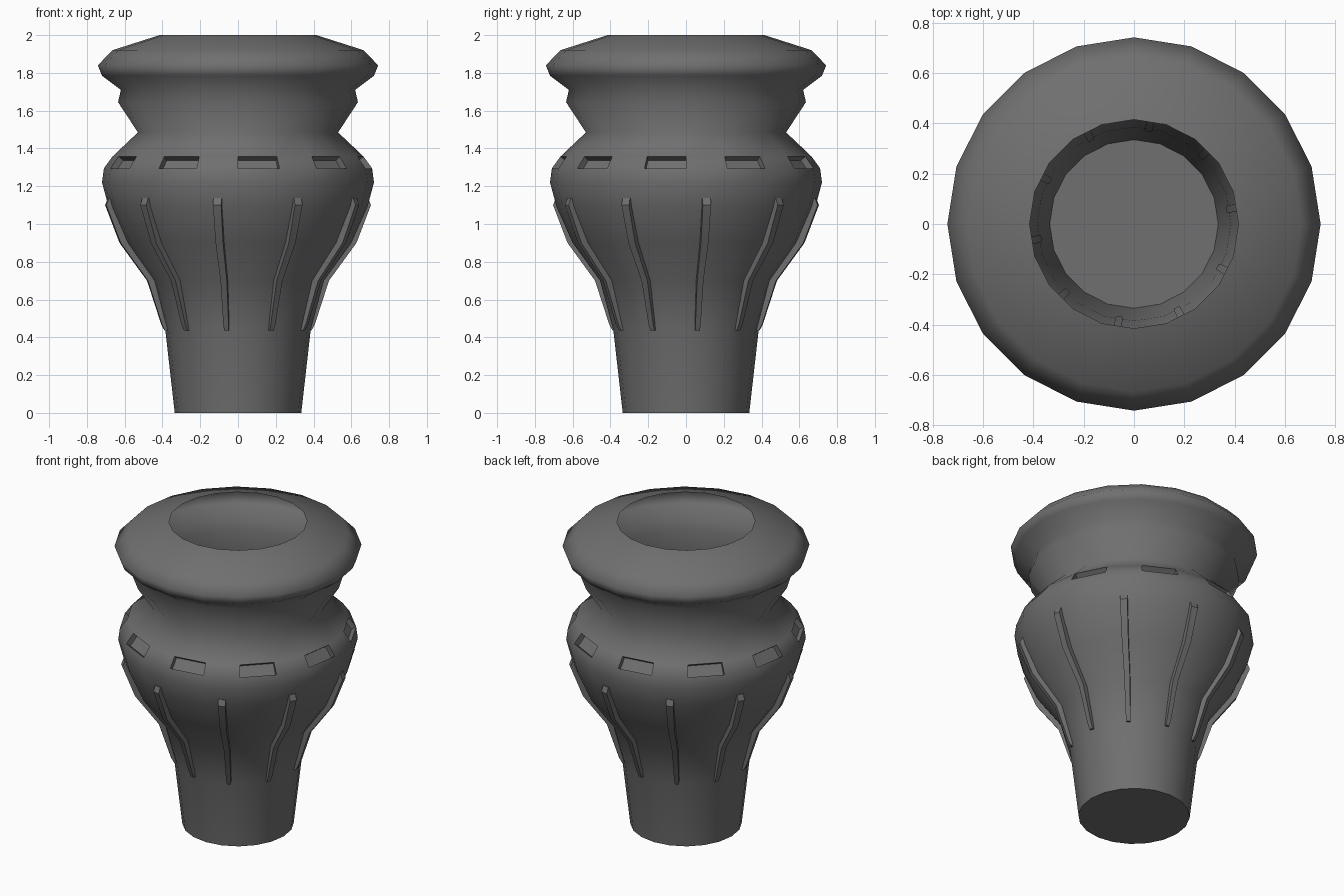
import bpy, bmesh
from math import sin, cos, radians, tau
from mathutils import Vector

if "Cube" in bpy.data.objects:
    bpy.data.objects.remove(bpy.data.objects["Cube"])

SIDES = 20
# radius, height of the thin-walled body
PROFILE = [(0.335, 0), (0.385, 0.44), (0.455, 0.70), (0.60, 0.90), (0.685, 1.09),
           (0.72, 1.22), (0.71, 1.295), (0.665, 1.357), (0.53, 1.485), (0.635, 1.645),
           (0.62, 1.71), (0.72, 1.785), (0.742, 1.84), (0.665, 1.92), (0.415, 2.0)]
SLOT_ROW = 6

grey = bpy.data.materials.new("dark_grey")
grey.diffuse_color = (0.16, 0.16, 0.16, 1)
grey.use_nodes = True
grey.node_tree.nodes["Principled BSDF"].inputs["Base Color"].default_value = grey.diffuse_color


def finish(bm, name):
    mesh = bpy.data.meshes.new(name)
    bm.to_mesh(mesh)
    bm.free()
    mesh.materials.append(grey)
    obj = bpy.data.objects.new(name, mesh)
    bpy.context.collection.objects.link(obj)
    return obj


# Body: faceted lathe, smooth shaded, open at the top
bm = bmesh.new()
rings = [[bm.verts.new((r * cos(tau * i / SIDES), r * sin(tau * i / SIDES), z))
          for i in range(SIDES)] for r, z in PROFILE]
slots = []
for k in range(len(rings) - 1):
    a, b = rings[k], rings[k + 1]
    for i in range(SIDES):
        j = (i + 1) % SIDES
        f = bm.faces.new((a[i], a[j], b[j], b[i]))
        f.smooth = True
        if k == SLOT_ROW and i % 2 == 1:
            slots.append(f)
base = bm.faces.new(rings[0][::-1])
for e in base.edges:
    e.smooth = False

# Slots: every other shoulder facet pushed inwards
bm.normal_update()
for f in bmesh.ops.extrude_discrete_faces(bm, faces=slots)["faces"]:
    move = f.normal * -0.035
    for v in f.verts:
        v.co += move
        for wall in v.link_faces:
            for e in wall.edges:
                e.smooth = False
finish(bm, "vase_body")

# Ribs: tapered bars following the lower body (inner radius, outer radius, height, half width)
RIB = [(0.372, 0.392, 0.435, 0.012), (0.380, 0.410, 0.47, 0.014), (0.43, 0.485, 0.70, 0.017),
       (0.575, 0.632, 0.90, 0.020), (0.665, 0.709, 1.10, 0.022),
       (0.665, 0.695, 1.137, 0.022)]
bm = bmesh.new()
for n in range(10):
    ang = radians(9 + 36 * n)
    out = Vector((cos(ang), sin(ang), 0))
    side = Vector((-sin(ang), cos(ang), 0))
    loops = []
    for r0, r1, z, w in RIB:
        up = Vector((0, 0, z))
        loops.append([bm.verts.new(out * r + side * s * w + up)
                      for r, s in ((r0, -1), (r1, -1), (r1, 1), (r0, 1))])
    for a, b in zip(loops, loops[1:]):
        for i in range(4):
            j = (i + 1) % 4
            bm.faces.new((a[i], a[j], b[j], b[i]))
    bm.faces.new(loops[0][::-1])
    bm.faces.new(loops[-1])
bmesh.ops.recalc_face_normals(bm, faces=bm.faces)
# smooth along the length, sharp at the corners
for f in bm.faces:
    f.smooth = True
for e in bm.edges:
    e.smooth = e.calc_face_angle() < radians(40)
finish(bm, "side_ribs")
